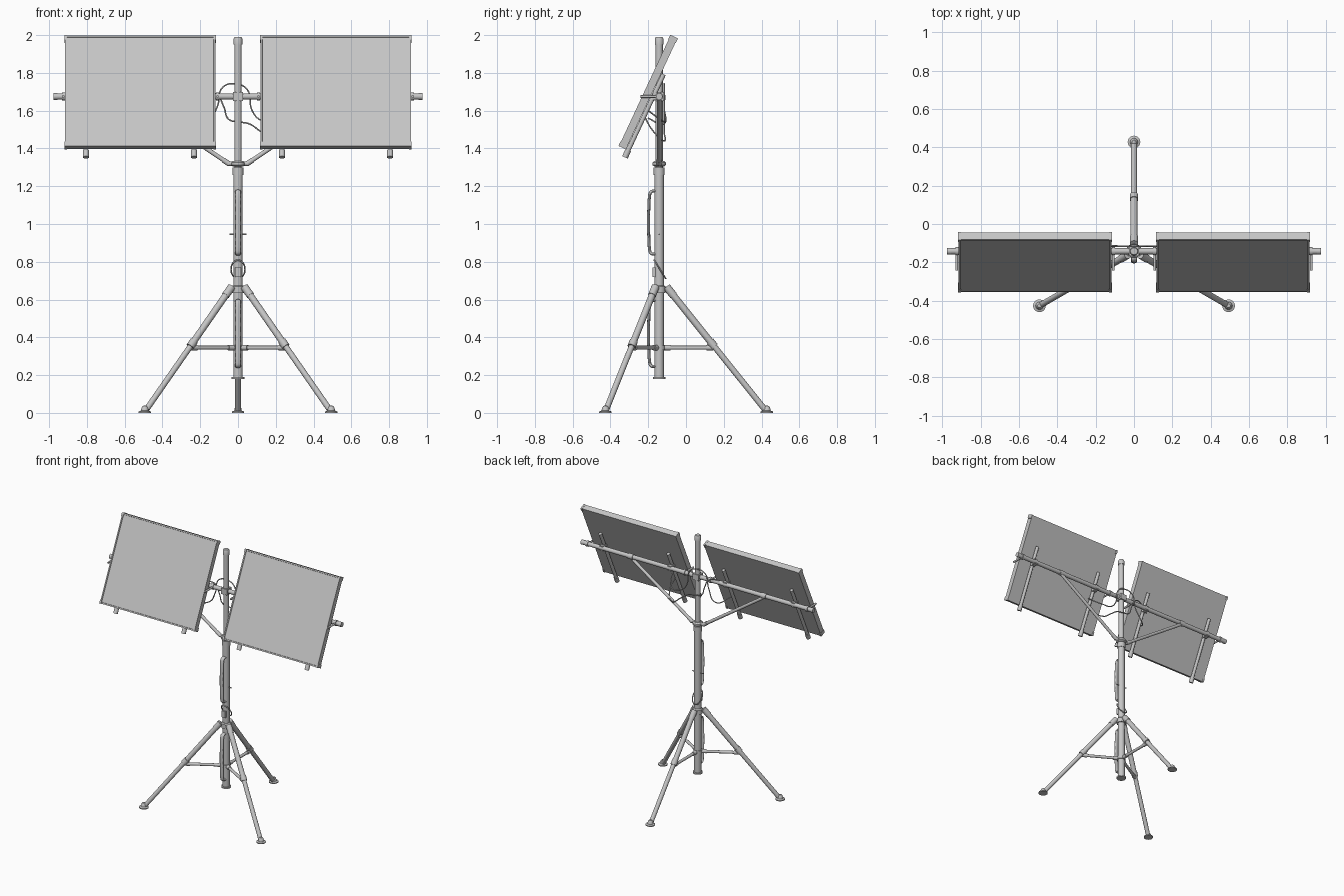
import bpy, bmesh, math
from mathutils import Vector, Matrix

if "Cube" in bpy.data.objects:
    bpy.data.objects.remove(bpy.data.objects["Cube"])

GREY = (0.56, 0.56, 0.56, 1)
mat = bpy.data.materials.new("light grey metal")
mat.use_nodes = True
mat.diffuse_color = GREY
mat.node_tree.nodes["Principled BSDF"].inputs["Base Color"].default_value = GREY

AXIS_Y = -0.142                      # mast axis
TILT = math.radians(25)              # panel lean
UP = Vector((0, math.sin(TILT), math.cos(TILT)))
FRONT = Vector((0, -math.cos(TILT), math.sin(TILT)))
SIDES = (("right", -1), ("left", 1))


def finish(name, bm, smooth):
    mesh = bpy.data.meshes.new(name)
    bm.to_mesh(mesh)
    bm.free()
    mesh.materials.append(mat)
    ob = bpy.data.objects.new(name, mesh)
    bpy.context.collection.objects.link(ob)
    if smooth:
        bpy.ops.object.select_all(action="DESELECT")
        bpy.context.view_layer.objects.active = ob
        ob.select_set(True)
        bpy.ops.object.shade_smooth_by_angle(angle=math.radians(40))
    return ob


def rod(name, a, b, r, r2=None, segs=20):
    """Cylinder or cone between two points."""
    a, b = Vector(a), Vector(b)
    d = b - a
    place = Matrix.Translation((a + b) / 2) @ d.to_track_quat("Z", "Y").to_matrix().to_4x4()
    bm = bmesh.new()
    bmesh.ops.create_cone(bm, cap_ends=True, segments=segs, radius1=r,
                          radius2=r if r2 is None else r2, depth=d.length, matrix=place)
    return finish(name, bm, True)


def box(name, centre, size, tilt=0.0, recess=None):
    """Box; recess = (border, depth) sinks the front face."""
    bm = bmesh.new()
    bmesh.ops.create_cube(bm, size=1, matrix=Matrix.Diagonal((*size, 1)))
    if recess:
        bm.normal_update()
        face = min(bm.faces, key=lambda f: f.normal.y)
        bmesh.ops.inset_region(bm, faces=[face], thickness=recess[0])
        bmesh.ops.inset_region(bm, faces=[face], thickness=0.002, depth=-recess[1])
    bm.transform(Matrix.Translation(centre) @ Matrix.Rotation(-tilt, 4, "X"))
    return finish(name, bm, False)


def lathe(name, profile, centre, segs=28):
    """Turn a (radius, height) profile round a vertical axis."""
    bm = bmesh.new()
    vs = [bm.verts.new((r, 0, z)) for r, z in profile]
    es = [bm.edges.new(p) for p in zip(vs, vs[1:])]
    bmesh.ops.spin(bm, geom=vs + es, axis=(0, 0, 1), cent=(0, 0, 0),
                   angle=math.tau, steps=segs, use_duplicate=False)
    bmesh.ops.remove_doubles(bm, verts=bm.verts, dist=1e-5)
    bmesh.ops.recalc_face_normals(bm, faces=bm.faces)
    bm.transform(Matrix.Translation(centre))
    return finish(name, bm, True)


def cable(name, points, r, closed=False):
    """Round wire through points."""
    cu = bpy.data.curves.new(name, "CURVE")
    cu.dimensions = "3D"
    cu.bevel_depth, cu.bevel_resolution, cu.resolution_u = r, 2, 8
    cu.use_fill_caps = True
    sp = cu.splines.new("BEZIER")
    sp.bezier_points.add(len(points) - 1)
    sp.use_cyclic_u = closed
    for bp, p in zip(sp.bezier_points, points):
        bp.co = p
        bp.handle_left_type = bp.handle_right_type = "AUTO"
    cu.materials.append(mat)
    ob = bpy.data.objects.new(name, cu)
    bpy.context.collection.objects.link(ob)
    return ob


# Mast: lower tube with foot flange and sleeve, upper tube with cap
lathe("lower_mast", [(0, 0.18), (0.034, 0.18), (0.034, 0.19), (0.025, 0.19), (0.025, 1.26),
                     (0.029, 1.26), (0.029, 1.3), (0.02, 1.3), (0, 1.3)], (0, AXIS_Y, 0))
lathe("upper_mast", [(0, 1.29), (0.019, 1.29), (0.019, 1.95), (0.023, 1.95), (0.023, 1.98),
                     (0.018, 1.99), (0, 1.99)], (0, AXIS_Y, 0))
lathe("strut_collar", [(0, 1.305), (0.027, 1.305), (0.036, 1.312), (0.036, 1.325),
                       (0.027, 1.333), (0, 1.333)], (0, AXIS_Y, 0))
lathe("leg_hub", [(0, 0.635), (0.034, 0.635), (0.034, 0.668), (0.027, 0.675), (0, 0.675)],
      (0, AXIS_Y, 0))
lathe("brace_collar", [(0, 0.332), (0.031, 0.332), (0.031, 0.358), (0, 0.358)], (0, AXIS_Y, 0))
rod("locking_pin", (-0.045, AXIS_Y, 0.945), (0.045, AXIS_Y, 0.945), 0.004, segs=10)

# Tripod legs, one to the rear and two to the front
for name, deg in (("rear", 90), ("front_right", 210), ("front_left", 330)):
    out = Vector((math.cos(math.radians(deg)), math.sin(math.radians(deg)), 0))

    def at(radius, z):
        return Vector((0, AXIS_Y, z)) + out * radius

    top, knee, end = at(0.045, 0.66), at(0.285, 0.36), at(0.558, 0.02)
    run = (end - top).normalized()
    rod(name + "_leg_lug", at(0.02, 0.655), at(0.06, 0.655), 0.014)
    rod(name + "_leg_socket", top - run * 0.01, top + run * 0.05, 0.021)
    rod(name + "_upper_leg", top, knee, 0.018)
    rod(name + "_knee_clamp", knee - run * 0.025, knee + run * 0.012, 0.022)
    rod(name + "_lower_leg", knee, end, 0.0155)
    rod(name + "_brace", at(0.02, 0.345), at(0.28, 0.345), 0.0105)
    rod(name + "_brace_end", at(0.25, 0.345), at(0.285, 0.345), 0.014)
    rod(name + "_brace_root", at(0.025, 0.345), at(0.06, 0.345), 0.014)
    lathe(name + "_foot", [(0, 0), (0.033, 0), (0.033, 0.007), (0.02, 0.012), (0.017, 0.028),
                           (0.01, 0.037), (0, 0.039)], at(0.57, 0))

# Carry handles on the front of the mast
for name, low, high in (("upper_handle", 0.84, 1.175), ("lower_handle", 0.245, 0.595)):
    y0, y1 = AXIS_Y - 0.02, AXIS_Y - 0.05
    pts = [(0, y0, low), (0, y1 + 0.008, low + 0.004), (0, y1, low + 0.02),
           (0, y1, high - 0.02), (0, y1 + 0.008, high - 0.004), (0, y0, high)]
    cable(name, pts, 0.008).scale.x = 1.9

# Latch with wire bail
box("latch_block", (0, AXIS_Y - 0.027, 0.745), (0.03, 0.016, 0.05))
bail = []
for i in range(12):
    t = math.tau * i / 12
    bail.append((0.037 * math.cos(t), AXIS_Y + 0.004 - 0.03 * math.sin(t),
                 0.76 + 0.048 * math.sin(t)))
cable("latch_bail", bail, 0.004, True)

# Cross bar and its mast clamp
BAR_Z = 1.675
rod("cross_bar", (-0.975, AXIS_Y, BAR_Z), (0.975, AXIS_Y, BAR_Z), 0.016)
box("bar_clamp", (0, AXIS_Y, BAR_Z), (0.052, 0.052, 0.045))

PANEL = Vector((0, -0.2, 1.698))
W, H, T = 0.797, 0.646, 0.04
for side, s in SIDES:
    mid = PANEL + Vector((s * 0.517, 0, 0))
    # Panel with recessed face, edge caps and bottom rail
    box(side + "_panel", mid, (W, T, H), TILT, (0.013, 0.004))
    for where, e in (("inner", -s), ("outer", s)):
        for end, v in (("top", 1), ("bottom", -1)):
            corner = mid + Vector((e * (W / 2 - 0.004), 0, 0)) + UP * (v * (H / 2 - 0.012))
            box(f"{side}_{where}_{end}_corner", corner, (0.014, T + 0.005, 0.027), TILT)
    # Slanted mounting rails with end caps and clamps on the cross bar
    for where, x in (("inner", 0.233), ("outer", 0.805)):
        base = mid - FRONT * (T / 2 + 0.014)
        base.x = s * x
        rod(f"{side}_{where}_rail", base - UP * 0.36, base + UP * 0.12, 0.012)
        rod(f"{side}_{where}_rail_cap", base - UP * 0.365, base - UP * 0.325, 0.016)
        box(f"{side}_{where}_rail_clamp", (s * x, AXIS_Y - 0.012, BAR_Z), (0.03, 0.045, 0.038))
    # Side pivots at both panel edges, and the bar end collar
    for where, x in (("inner", 0.108), ("outer", 0.925)):
        rod(f"{side}_{where}_pivot_arm", (s * x, AXIS_Y + 0.012, BAR_Z),
            (s * x, AXIS_Y - 0.1, BAR_Z), 0.007, segs=12)
        rod(f"{side}_{where}_pivot_collar", (s * (x - 0.008), AXIS_Y, BAR_Z),
            (s * (x + 0.008), AXIS_Y, BAR_Z), 0.021)
    rod(side + "_bar_end", (s * 0.955, AXIS_Y, BAR_Z), (s * 0.976, AXIS_Y, BAR_Z), 0.0175)
    # Diagonal strut from mast collar to cross bar
    foot = Vector((s * 0.05, AXIS_Y, 1.32))
    head = Vector((s * 0.56, AXIS_Y, BAR_Z - 0.01))
    run = (head - foot).normalized()
    rod(side + "_strut_lug", (0, AXIS_Y, 1.32), foot + Vector((s * 0.008, 0, 0)), 0.012)
    rod(side + "_strut", foot, head, 0.0115)
    rod(side + "_strut_socket", foot - run * 0.005, foot + run * 0.035, 0.014)
    rod(side + "_strut_clamp", (s * 0.54, AXIS_Y, BAR_Z), (s * 0.58, AXIS_Y, BAR_Z), 0.02)

# Loose cables behind the mast
BACK = AXIS_Y + 0.026
cable("upper_cable", [(-0.24, -0.2, 1.56), (-0.17, BACK, 1.53), (-0.11, BACK, 1.62),
                      (-0.08, BACK, 1.725), (0, BACK, 1.74), (0.05, BACK, 1.71),
                      (0.075, BACK, 1.6), (0.12, BACK, 1.55), (0.2, BACK, 1.54),
                      (0.26, -0.2, 1.6)], 0.004)
cable("lower_cable", [(-0.26, -0.17, 1.66), (-0.12, BACK, 1.69), (-0.075, BACK, 1.62),
                      (-0.05, BACK, 1.555), (0.01, BACK, 1.54), (0.06, BACK, 1.53),
                      (0.12, BACK, 1.49), (0.2, BACK, 1.44), (0.26, -0.18, 1.5),
                      (0.24, -0.22, 1.57)], 0.004)
